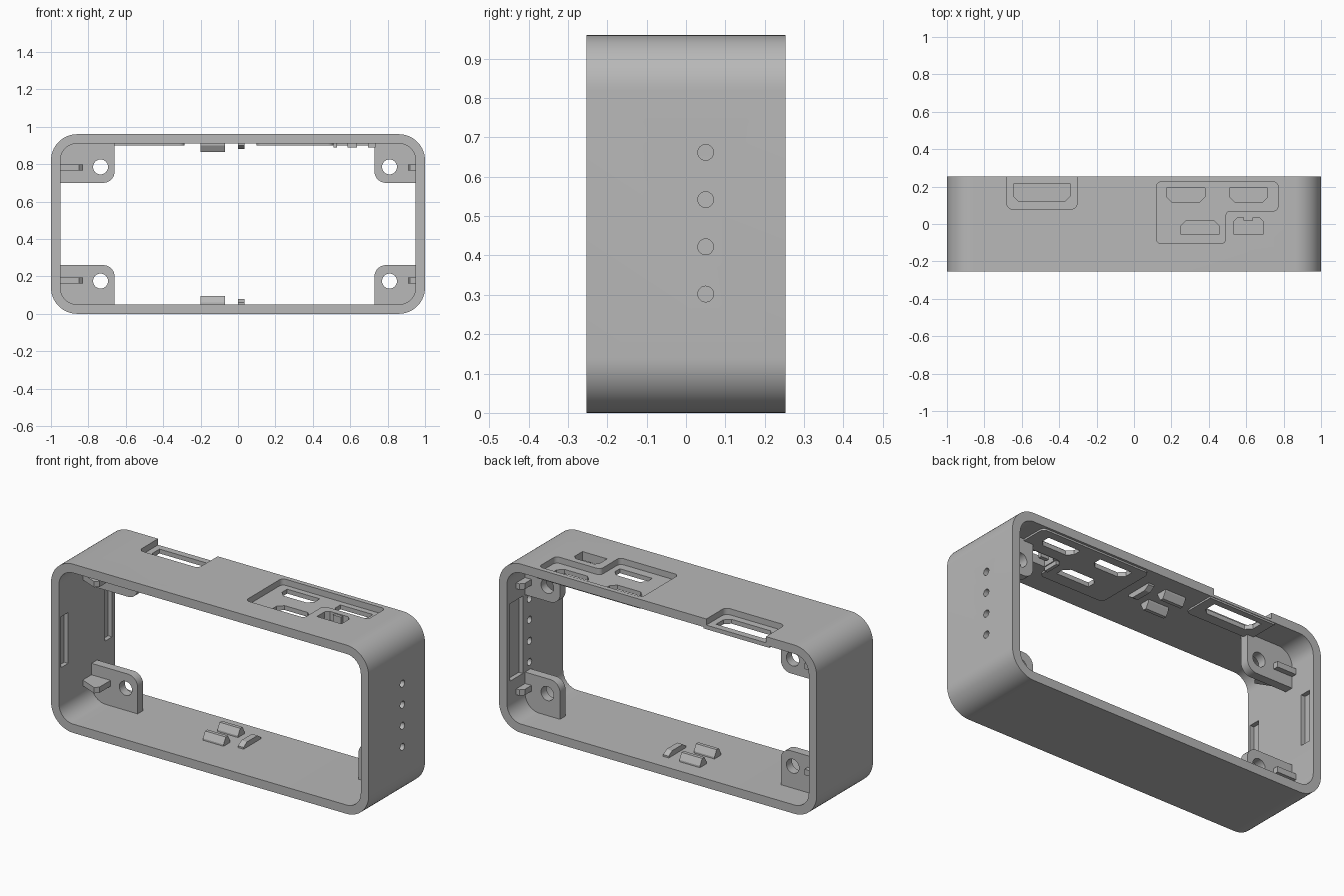
import bpy
import bmesh
from math import sin, cos, pi, tau
from mathutils import Vector

cube = bpy.data.objects.get("Cube")
if cube:
    bpy.data.objects.remove(cube, do_unlink=True)

grey = bpy.data.materials.new("matte grey")
grey.use_nodes = True
COLOUR = (0.48, 0.48, 0.48, 1)
grey.diffuse_color = COLOUR
grey.node_tree.nodes["Principled BSDF"].inputs["Base Color"].default_value = COLOUR

HEIGHT, DEPTH, WALL = 0.96, 0.253, 0.05
AXES = {"x": lambda u, v, w: (w, u, v),
        "y": lambda u, v, w: (u, w, v),
        "z": lambda u, v, w: (u, v, w)}


def fillet(points, radius, seg=8):
    """Round square corners; radius is one number or one per corner."""
    pts = [Vector(p) for p in points]
    radii = radius if isinstance(radius, list) else [radius] * len(pts)
    out = []
    for i, p in enumerate(pts):
        r = radii[i]
        if r == 0:
            out.append(p)
            continue
        back = (pts[i - 1] - p).normalized()
        ahead = (pts[(i + 1) % len(pts)] - p).normalized()
        centre = p + (back + ahead) * r
        for k in range(seg + 1):
            a = k / seg * pi / 2
            out.append(centre - ahead * r * cos(a) - back * r * sin(a))
    return out


def rect(u0, u1, v0, v1):
    return [(u0, v0), (u1, v0), (u1, v1), (u0, v1)]


def circle(u, v, r, n=32):
    return [(u + r * cos(tau * k / n), v + r * sin(tau * k / n)) for k in range(n)]


def prism(name, outline, axis, lo, hi):
    """Extrude a flat outline along one axis."""
    bm = bmesh.new()
    place = AXES[axis]
    ends = [[bm.verts.new(place(u, v, w)) for u, v in outline] for w in (lo, hi)]
    bm.faces.new(ends[0])
    bm.faces.new(ends[1])
    n = len(outline)
    for i in range(n):
        j = (i + 1) % n
        bm.faces.new((ends[0][i], ends[0][j], ends[1][j], ends[1][i]))
    bmesh.ops.recalc_face_normals(bm, faces=bm.faces)
    mesh = bpy.data.meshes.new(name)
    bm.to_mesh(mesh)
    bm.free()
    mesh.materials.append(grey)
    obj = bpy.data.objects.new(name, mesh)
    bpy.context.collection.objects.link(obj)
    return obj


def activate(obj):
    bpy.ops.object.select_all(action="DESELECT")
    obj.select_set(True)
    bpy.context.view_layer.objects.active = obj


def cut(obj, outline, axis, lo, hi):
    cutter = prism("cutter", outline, axis, lo, hi)
    cutter.hide_render = True
    mod = obj.modifiers.new("cut", "BOOLEAN")
    mod.operation, mod.solver, mod.object = "DIFFERENCE", "EXACT", cutter
    activate(obj)
    bpy.ops.object.modifier_apply(modifier=mod.name)
    bpy.data.objects.remove(cutter, do_unlink=True)


def smooth(obj):
    activate(obj)
    bpy.ops.object.shade_smooth_by_angle(angle=pi / 6)


def socket(x0, x1, y0, y1, c, flip=False):
    """Port opening with two corners cut off, lower ones unless flipped."""
    pts = [(x0 + c, y0), (x1 - c, y0), (x1, y0 + c), (x1, y1), (x0, y1), (x0, y0 + c)]
    return [(x, y0 + y1 - y) for x, y in pts] if flip else pts


# Open rounded frame
frame = prism("frame", fillet(rect(-1, 1, 0, HEIGHT), 0.14, 14), "y", -DEPTH, DEPTH)
cut(frame, fillet(rect(-1 + WALL, 1 - WALL, WALL, HEIGHT - WALL), 0.09, 14), "y", -1, 1)

# Sunken port areas in the top wall
FLOOR = 0.925
cut(frame, fillet(rect(-0.68, -0.305, 0.08, 0.3), [0.03, 0.03, 0, 0]), "z", FLOOR, 1.1)
cut(frame, fillet([(0.12, -0.105), (0.49, -0.105), (0.49, 0.07), (0.77, 0.07),
                   (0.77, 0.225), (0.12, 0.225)], 0.025), "z", FLOOR, 1.1)

# Raised pads under the port areas
wide_pad = prism("wide_port_pad", fillet(rect(-0.7, -0.285, 0.06, 0.25),
                                         [0.03, 0.03, 0, 0]), "z", 0.9, 0.918)
group_pad = prism("port_group_pad", fillet(
    [(0.1, -0.125), (0.51, -0.125), (0.51, 0.05), (0.79, 0.05),
     (0.79, 0.24), (0.1, 0.24)], 0.03), "z", 0.9, 0.918)

# Port openings through wall and pads
small_port = socket(0.535, 0.69, -0.055, 0.035, 0.02, True)
openings = [(wide_pad, socket(-0.645, -0.34, 0.12, 0.215, 0.03)),
            (group_pad, socket(0.175, 0.38, 0.115, 0.192, 0.03)),
            (group_pad, socket(0.51, 0.715, 0.115, 0.192, 0.03)),
            (group_pad, socket(0.25, 0.455, -0.055, 0.02, 0.03, True)),
            (None, small_port)]
for pad, outline in openings:
    for target in (frame, pad):
        if target:
            cut(target, outline, "z", 0.8, 1.1)

# Small port latch and guides
prism("port_latch", rect(0.585, 0.635, 0.018, 0.04), "z", 0.89, 0.955)
for x0, x1 in ((0.51, 0.53), (0.695, 0.735)):
    prism("port_guide", rect(x0, x1, -0.06, 0.03), "z", 0.888, 0.93)

# Vent holes in one end wall
for k in range(4):
    cut(frame, circle(0.05, 0.302 + 0.12 * k, 0.02, 24), "x", 0.9, 1.1)

# Shallow slots inside the end walls
cut(frame, rect(0.11, 0.225, 0.26, 0.7), "x", 0.9, 0.975)
for y0, y1 in ((-0.235, -0.17), (0.16, 0.225)):
    cut(frame, rect(y0, y1, 0.34, 0.63), "x", -0.975, -0.9)

# Corner screw tabs and locating ribs, mirrored top to bottom
for label, flip in (("lower", False), ("upper", True)):
    def z(v):
        return HEIGHT - v if flip else v

    for side, wall_x, inner_x, hole_x in (("left", 0.96, 0.73, 0.81),
                                          ("right", -0.96, -0.66, -0.735)):
        outline = fillet([(wall_x, z(0.04)), (inner_x, z(0.04)),
                          (inner_x, z(0.26)), (wall_x, z(0.26))],
                         [0.09, 0, 0.06, 0])
        tab = prism(f"{label}_{side}_screw_tab", outline, "y", 0.04, 0.09)
        cut(tab, circle(hole_x, z(0.175), 0.04), "y", -0.1, 0.2)
        smooth(tab)

    low, high = sorted((z(0.162), z(0.195)))
    prism(f"{label}_right_rib", [(-0.97, -0.03), (-0.85, -0.08), (-0.83, -0.06),
                                 (-0.83, 0.12), (-0.97, 0.12)], "z", low, high)
    prism(f"{label}_left_rib", [(0.97, -0.05), (0.92, -0.05), (0.91, -0.03),
                                (0.91, 0.15), (0.93, 0.17), (0.97, 0.17)], "z", low, high)

    # Chamfered board clips
    for name, x0, x1, y0, y1, top, slope in (
            ("back_clip", -0.2, -0.07, 0.1, 0.16, 0.095, 0.02),
            ("front_clip", -0.2, -0.07, -0.03, 0.03, 0.095, 0.02),
            ("cross_clip", 0, 0.035, 0, 0.155, 0.08, 0.03)):
        profile = [(y0, z(0.04)), (y1, z(0.04)), (y1, z(0.06)),
                   (y1 - slope, z(top)), (y0 + slope, z(top)), (y0, z(0.06))]
        prism(f"{label}_{name}", profile, "x", x0, x1)

for obj in (frame, wide_pad, group_pad):
    smooth(obj)
